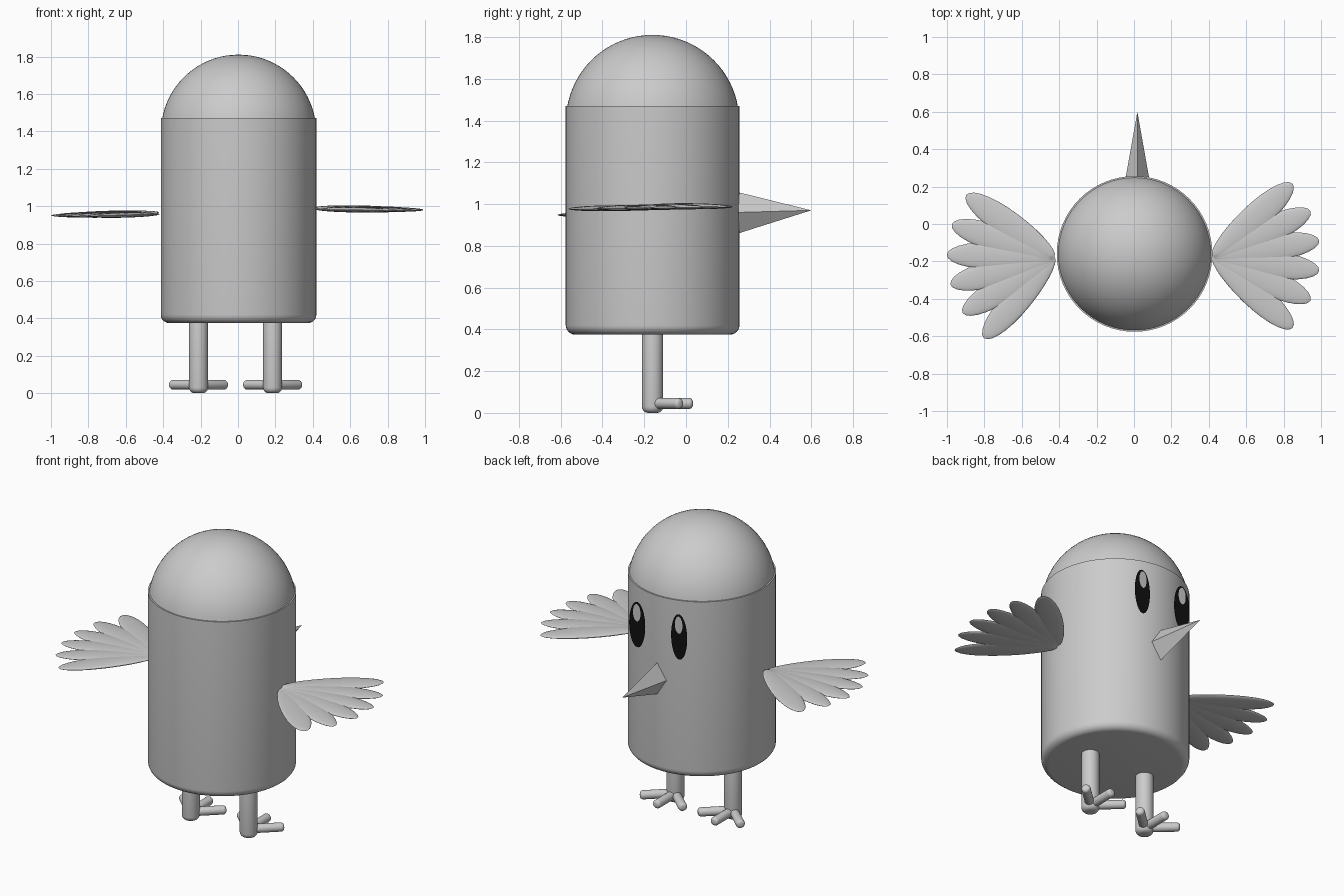
import bpy, bmesh, math
from mathutils import Matrix, Vector

if "Cube" in bpy.data.objects:
    bpy.data.objects.remove(bpy.data.objects["Cube"])

CX, CY, R = 0.003, -0.16, 0.416    # body axis and radius


def finish(name, bm, smooth=None, mat=None):
    bmesh.ops.recalc_face_normals(bm, faces=bm.faces)
    me = bpy.data.meshes.new(name)
    bm.to_mesh(me)
    bm.free()
    ob = bpy.data.objects.new(name, me)
    bpy.context.collection.objects.link(ob)
    if mat:
        me.materials.append(mat)
    if smooth:
        bpy.ops.object.select_all(action='DESELECT')
        ob.select_set(True)
        bpy.context.view_layer.objects.active = ob
        bpy.ops.object.shade_smooth_by_angle(angle=math.radians(smooth))
    return ob


def lathe(bm, profile, matrix, segs):
    """Revolve (radius, height) points about local z."""
    verts = [bm.verts.new((r, 0, z)) for r, z in profile]
    edges = [bm.edges.new(p) for p in zip(verts, verts[1:])]
    res = bmesh.ops.spin(bm, geom=verts + edges, axis=(0, 0, 1), cent=(0, 0, 0),
                         angle=math.tau, steps=segs, use_duplicate=False)
    bmesh.ops.remove_doubles(bm, verts=bm.verts, dist=1e-5)
    bmesh.ops.transform(bm, matrix=matrix, verts=bm.verts)


def arc(r, z, rad, a0, a1, n):
    pts = []
    for i in range(n + 1):
        a = math.radians(a0 + (a1 - a0) * i / n)
        pts.append((max(0, r + rad * math.cos(a)), z + rad * math.sin(a)))
    return pts


def rod(name, start, end, rad, round_r):
    """Cylinder with rounded ends."""
    start, end = Vector(start), Vector(end)
    d = end - start
    h = d.length
    prof = [(0, 0)] + arc(rad - round_r, round_r, round_r, -90, 0, 5) \
        + arc(rad - round_r, h - round_r, round_r, 0, 90, 5) + [(0, h)]
    bm = bmesh.new()
    rot = d.to_track_quat('Z', 'Y').to_matrix().to_4x4()
    lathe(bm, prof, Matrix.Translation(start) @ rot, 24)
    return finish(name, bm, 40)


# Body with rounded lower rim
bm = bmesh.new()
lathe(bm, [(0, 0.375)] + arc(R - 0.045, 0.42, 0.045, -90, 0, 6) + [(R, 1.47), (0, 1.47)],
      Matrix.Translation((CX, CY, 0)), 64)
finish("body", bm, 40)

# Domed head cap
bm = bmesh.new()
lathe(bm, arc(0, 1.395, R - 0.001, 9, 90, 18), Matrix.Translation((CX, CY, 0)), 64)
finish("head_dome", bm, 40)

# Beak: four-sided pyramid
bm = bmesh.new()
base = [bm.verts.new((0.018 + x, 0.252, z)) for x, z in
        ((0, 1.056), (0.062, 0.96), (0, 0.86), (-0.062, 0.96))]
tip = bm.verts.new((0.018, 0.6, 0.97))
bm.faces.new(base)
for i in range(4):
    bm.faces.new((base[i], base[(i + 1) % 4], tip))
finish("beak", bm)

# Eyes: flat ovals with a small highlight
black = bpy.data.materials.new("eye_black")
black.diffuse_color = (0.005, 0.005, 0.005, 1)
black.use_nodes = True
black.node_tree.nodes["Principled BSDF"].inputs["Base Color"].default_value = black.diffuse_color


def oval(name, x, y, z, w, h, mat=None):
    bm = bmesh.new()
    bmesh.ops.create_circle(bm, cap_ends=True, segments=40, radius=1)
    bmesh.ops.transform(bm, verts=bm.verts, matrix=Matrix.Translation((x, y, z))
                        @ Matrix.Rotation(-math.pi / 2, 4, 'X') @ Matrix.Diagonal((w, h, 1, 1)))
    bm.normal_update()
    ob = finish(name, bm, mat=mat)
    if ob.data.polygons[0].normal.y < 0:
        ob.data.flip_normals()


for side, x in (("left", -0.133), ("right", 0.154)):
    oval(side + "_eye", x, 0.257, 1.255, 0.055, 0.14, black)
    oval(side + "_eye_highlight", x, 0.262, 1.33, 0.026, 0.053)

# Legs and three-toed feet
for side, x in (("left", -0.211), ("right", 0.185)):
    rod(side + "_leg", (x, CY, 0.0), (x, CY, 0.42), 0.051, 0.03)
    for i, (dx, dy) in enumerate(((-0.148, 0.135), (0, 0.193), (0.148, 0.135))):
        rod(f"{side}_toe_{i + 1}", (x, CY, 0.045), (x + dx, CY + dy, 0.045), 0.026, 0.018)


# Wings: fans of flattened feathers
def wing(name, root, sign, turn, tilt):
    for i, ang in enumerate((42, 24.5, 8, -8, -24.5, -42)):
        bm = bmesh.new()
        bmesh.ops.create_uvsphere(bm, u_segments=28, v_segments=16, radius=1)
        for v in bm.verts:
            t = v.co.x
            v.co = Vector(((t + 1) * 0.288, v.co.y * 0.073 * (1 + 0.12 * t), v.co.z * 0.014))
        m = (Matrix.Translation(Vector(root) + Vector((0, 0, 0.002 * (2.5 - i))))
             @ Matrix.Rotation(math.radians(turn), 4, 'Z')
             @ Matrix.Diagonal((sign, 1, 1, 1))
             @ Matrix.Rotation(math.radians(tilt), 4, 'Y')
             @ Matrix.Rotation(math.radians(ang), 4, 'Z'))
        bmesh.ops.transform(bm, matrix=m, verts=bm.verts)
        finish(f"{name}_feather_{i + 1}", bm, 60)


wing("right_wing", (0.42, -0.17, 0.988), 1, 0, 0.8)
wing("left_wing", (-0.425, -0.175, 0.962), -1, 7, 1.3)
